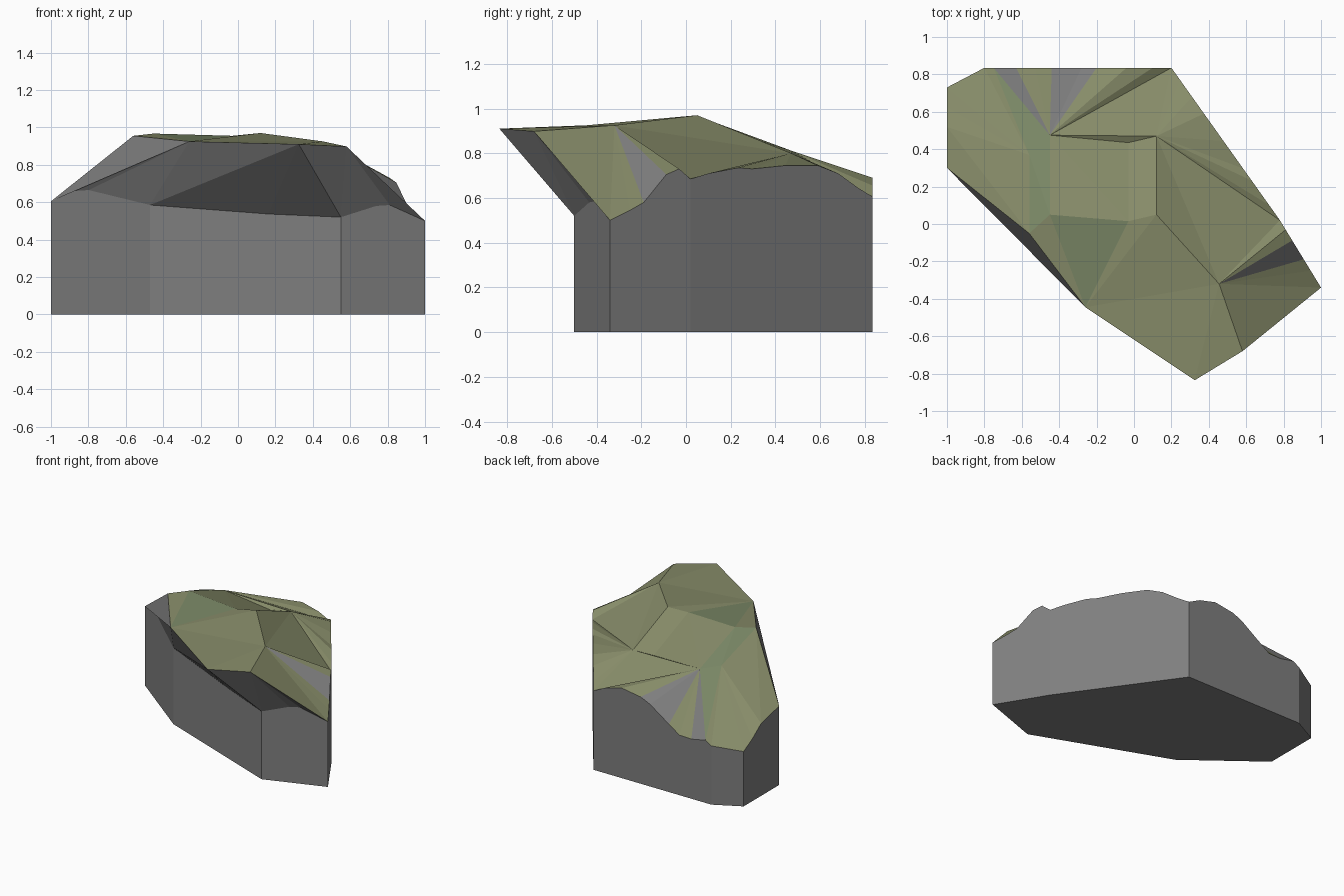
import bpy, bmesh

if "Cube" in bpy.data.objects:
    bpy.data.objects.remove(bpy.data.objects["Cube"])

# Footprint corners (counter-clockwise from the left), each with the rim
# profile (fraction along the side, height) of the wall that starts there
SIDES = [
    ((-1.00, 0.30), [(0, .605), (.23, .66), (.38, .665)]),
    ((-0.47, -0.11), [(0, .585), (.62, .537)]),
    ((0.55, -0.50), [(0, .52), (.42, .58), (.58, .585)]),
    ((1.00, -0.34), [(0, .50), (.25, .545), (.42, .58), (.7, .705), (.86, .73)]),
    ((0.78, 0.02), [(0, .685), (.1, .71), (.26, .735), (.34, .73),
                    (.52, .745), (.7, .745), (.81, .71), (.92, .645)]),
    ((0.20, 0.835), [(0, .605), (.1, .655), (.24, .69), (.4, .665), (.48, .63),
                     (.64, .52), (.73, .46), (.83, .457), (.95, .48)]),
    ((-0.80, 0.835), [(0, .45)]),
    ((-1.00, 0.73), [(0, .42), (.25, .48), (.49, .555)]),
]

# Crest points of the plateau
CREST = dict(
    A=(-.26, -.445, .925), B=(.325, -.835, .91), C=(.58, -.68, .898),
    D=(.455, -.32, .925), E=(.12, .05, .97), F=(.12, .47, .80),
    G=(-.03, .015, .955), H=(-.45, .05, .967), I=(-.03, .435, .785),
    J=(-.45, .475, .81), K=(-.56, -.05, .955), L=(-.56, .37, .825))

STONE, MOSS, DEEP_MOSS = 0, 1, 2

bm = bmesh.new()
rim, base = [], []
for n, ((x0, y0), profile) in enumerate(SIDES):
    x1, y1 = SIDES[(n + 1) % len(SIDES)][0]
    for t, z in profile:
        x, y = x0 + (x1 - x0) * t, y0 + (y1 - y0) * t
        rim.append(bm.verts.new((x, y, z)))
        base.append(bm.verts.new((x, y, 0)))
crest = {k: bm.verts.new(p) for k, p in CREST.items()}
N = len(rim)


def face(verts, mat):
    bm.faces.new(verts).material_index = mat


def poly(keys, mat=MOSS):
    # letters are crest points, numbers are rim points
    face([crest[k] if isinstance(k, str) else rim[k % N] for k in keys], mat)


def fan(apex, first, last, mat=MOSS):
    for i in range(first, last):
        poly((apex, i, i + 1), mat)


# Walls and underside
for i in range(N):
    j = (i + 1) % N
    face([base[i], base[j], rim[j], rim[i]], STONE)
face(base[::-1], STONE)

# Bare overhanging front cliff
poly((0, 'A', 'K'), STONE)
fan('A', 0, 3, STONE)
poly(('A', 3, 'B'), STONE)
fan('B', 3, 5, STONE)
poly(('B', 5, 'C'), STONE)
fan('C', 5, 8, STONE)

# Right slope with a bare streak
poly(('C', 8, 'D'))
fan('D', 8, 10)
fan('D', 10, 11, STONE)
fan('D', 11, 13)
poly(('D', 13, 'F'))
fan('F', 13, 21)

# Back slope with bare streaks
poly(('F', 21, 'J'))
fan('J', 21, 24)
fan('J', 24, 26, STONE)
fan('J', 26, 28)
fan('J', 28, 29, STONE)

# Left slope
poly(('J', 29, 'L'), DEEP_MOSS)
fan('L', 29, 33)
poly(('L', 33, 'K'))
fan('K', 33, 34)

# Mossy plateau
for keys in ('AGH', 'KHL', 'HJL'):
    poly(keys, DEEP_MOSS)
for keys in ('AHK', 'AEG', 'ADE', 'ABD', 'BCD', 'DFE',
             'HGJ', 'GIJ', 'GEI', 'EFI', 'FJI'):
    poly(keys)

bmesh.ops.recalc_face_normals(bm, faces=bm.faces[:])
mesh = bpy.data.meshes.new("mossy_rock")
bm.to_mesh(mesh)
bm.free()

# Stone and moss colours
for name, col in (("stone", (.21, .21, .21, 1)),
                  ("moss", (.24, .26, .14, 1)),
                  ("deep_moss", (.19, .24, .13, 1))):
    mat = bpy.data.materials.new(name)
    mat.diffuse_color = col
    mat.use_nodes = True
    mat.node_tree.nodes["Principled BSDF"].inputs["Base Color"].default_value = mat.diffuse_color
    mesh.materials.append(mat)
rock = bpy.data.objects.new("mossy_rock", mesh)
bpy.context.collection.objects.link(rock)
